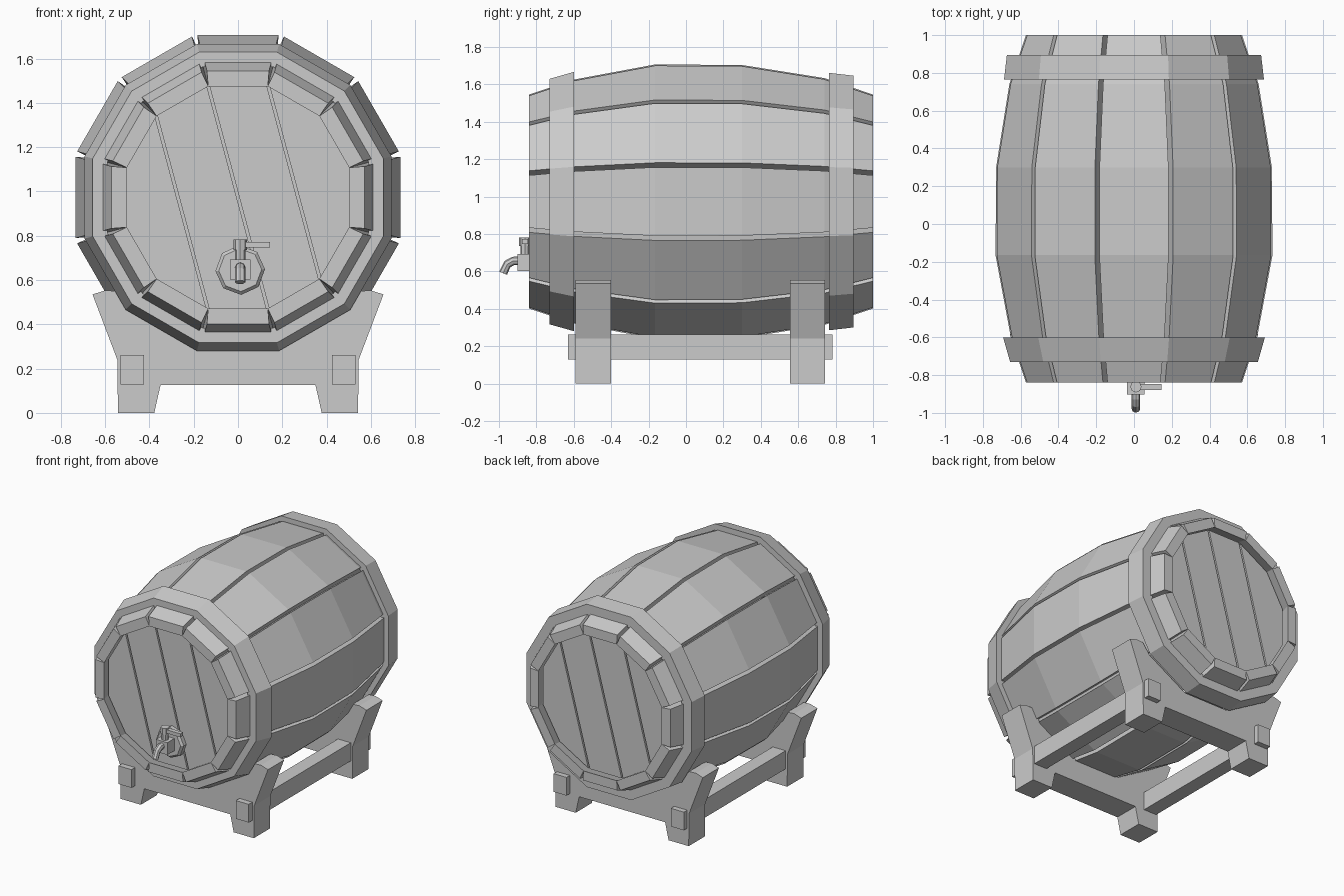
import bpy, bmesh, math
from mathutils import Vector, Matrix

if "Cube" in bpy.data.objects:
    bpy.data.objects.remove(bpy.data.objects["Cube"])

CZ = 0.973                       # height of the barrel axis
T15 = math.tan(math.radians(15))


def finish(name, bm):
    bmesh.ops.recalc_face_normals(bm, faces=bm.faces)
    me = bpy.data.meshes.new(name)
    bm.to_mesh(me)
    bm.free()
    ob = bpy.data.objects.new(name, me)
    bpy.context.collection.objects.link(ob)
    return ob


def loft(bm, rings, closed=False):
    """Bridge equal-length point rings; cap the ends unless closed."""
    vs = [[bm.verts.new(p) for p in r] for r in rings]
    n = len(vs[0])
    pairs = list(zip(vs, vs[1:])) + ([(vs[-1], vs[0])] if closed else [])
    for a, b in pairs:
        for i in range(n):
            j = (i + 1) % n
            bm.faces.new((a[i], a[j], b[j], b[i]))
    if not closed:
        bm.faces.new(vs[0])
        bm.faces.new(vs[-1])


def box(name, lo, hi):
    bm = bmesh.new()
    x0, y0, z0 = lo
    x1, y1, z1 = hi
    loft(bm, [[(x0, y, z0), (x1, y, z0), (x1, y, z1), (x0, y, z1)] for y in (y0, y1)])
    return finish(name, bm)


def ngon(n, r, y, cx=0.0, cz=CZ, turn=0.0):
    return [Vector((cx + r * math.cos(turn + 2 * math.pi * i / n), y,
                    cz + r * math.sin(turn + 2 * math.pi * i / n))) for i in range(n)]


def ring12(apothem, y):
    return ngon(12, apothem / math.cos(math.pi / 12), y, turn=math.pi / 12)


# Twelve bulging staves with V-shaped gaps
profile = [(-0.84, 0.572), (-0.60, 0.652), (-0.165, 0.733),
           (0.30, 0.730), (0.74, 0.660), (1.0, 0.572)]
for k in range(12):
    bm = bmesh.new()
    rings = []
    for y, r in profile:
        ri, wo = r - 0.07, r * T15 - 0.013
        wi = ri * T15
        rings.append([(-wi, y, ri), (wi, y, ri), (wo, y, r), (-wo, y, r)])
    loft(bm, rings)
    bm.transform(Matrix.Translation((0, 0, CZ)) @ Matrix.Rotation(k * math.pi / 6, 4, 'Y'))
    finish(f"stave_{k + 1}", bm)

# Hoops
for name, sec in (("front_hoop", [(-0.73, 0.59), (-0.73, 0.656), (-0.60, 0.693), (-0.60, 0.63)]),
                  ("back_hoop", [(0.895, 0.59), (0.895, 0.673), (0.765, 0.688), (0.765, 0.63)])):
    bm = bmesh.new()
    loft(bm, [ring12(r, y) for y, r in sec], closed=True)
    finish(name, bm)

# Barrel heads: four slanted planks in front of a backing disc
tilt = math.radians(15)
across = Vector((math.cos(tilt), 0, math.sin(tilt)))
for name, face_y, s in (("front_head", -0.775, 1), ("back_head", 0.935, -1)):
    d = Vector((across.x * s, 0, across.z))
    bm = bmesh.new()
    loft(bm, [ring12(0.51, face_y + s * 0.02), ring12(0.51, face_y + s * 0.05)])
    finish(name + "_backing", bm)
    for i in range(4):
        lo = -9 if i == 0 else (i - 2) * 0.262 + 0.006
        hi = 9 if i == 3 else (i - 1) * 0.262 - 0.006
        bm = bmesh.new()
        loft(bm, [ring12(0.51, face_y), ring12(0.51, face_y + s * 0.03)])
        for off, sign in ((lo, -1), (hi, 1)):
            cut = bmesh.ops.bisect_plane(
                bm, geom=bm.verts[:] + bm.edges[:] + bm.faces[:],
                plane_co=Vector((0, 0, CZ)) + d * off, plane_no=d * sign, clear_outer=True)
            edges = [e for e in cut["geom_cut"] if isinstance(e, bmesh.types.BMEdge)]
            if edges:
                bmesh.ops.holes_fill(bm, edges=edges)
        finish(f"{name}_plank_{i + 1}", bm)

# Cradles
half = [(0.35, 0.125), (0.378, 0), (0.542, 0), (0.545, 0.24), (0.657, 0.535),
        (0.60, 0.553), (0.545, 0.55), (0.49, 0.475), (0.18, 0.297)]
outline = half + [(-x, z) for x, z in reversed(half)]
for name, y0, y1 in (("front_cradle", -0.59, -0.402), ("back_cradle", 0.555, 0.743)):
    bm = bmesh.new()
    loft(bm, [[(x, y, z) for x, z in outline] for y in (y0, y1)])
    finish(name, bm)

# Side rails through the cradles
for name, s in (("left_rail", -1), ("right_rail", 1)):
    x = sorted((s * 0.425, s * 0.53))
    box(name, (x[0], -0.632, 0.128), (x[1], 0.782, 0.262))

# Tap: flange, body, stem, handle and curved spout
TX = 0.01
bm = bmesh.new()
loft(bm, [ngon(8, r, y, TX, 0.645, math.radians(92))
          for y, r in ((-0.77, 0.112), (-0.805, 0.112), (-0.82, 0.097))])
finish("tap_flange", bm)
box("tap_body", (TX - 0.046, -0.902, 0.602), (TX + 0.046, -0.81, 0.692))

bm = bmesh.new()
for z0, z1, r in ((0.68, 0.74, 0.024), (0.735, 0.782, 0.03)):
    loft(bm, [[(TX + r * math.cos(i * math.pi / 4), -0.862 + r * math.sin(i * math.pi / 4), z)
               for i in range(8)] for z in (z0, z1)])
finish("tap_stem", bm)
box("tap_handle", (TX, -0.878, 0.746), (0.145, -0.846, 0.772))

bm = bmesh.new()
spout = [(-0.89, 0.657, 0), (-0.925, 0.655, 12), (-0.955, 0.638, 40), (-0.978, 0.59, 68)]
rings = []
for y, z, deg in spout:
    a = math.radians(deg)
    up = Vector((0, -math.sin(a), math.cos(a)))
    rings.append([Vector((TX, y, z)) + 0.023 * (math.cos(t) * Vector((1, 0, 0)) + math.sin(t) * up)
                  for t in (i * math.pi / 4 for i in range(8))])
loft(bm, rings)
finish("tap_spout", bm)
